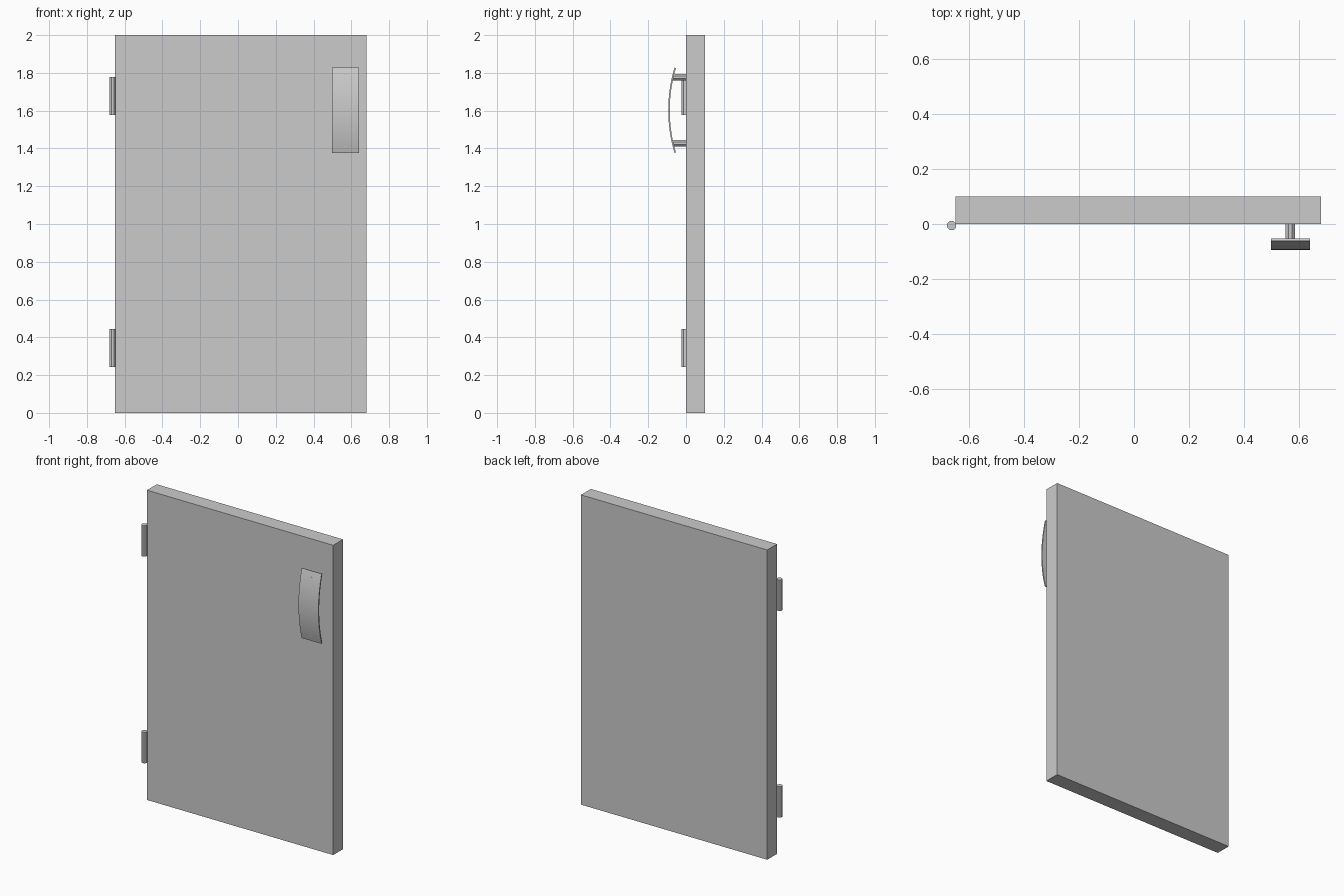
import bpy, bmesh, math
from mathutils import Vector

if "Cube" in bpy.data.objects:
    bpy.data.objects.remove(bpy.data.objects["Cube"])


def finish(bm, name, smooth=None):
    bmesh.ops.recalc_face_normals(bm, faces=bm.faces[:])
    mesh = bpy.data.meshes.new(name)
    bm.to_mesh(mesh)
    bm.free()
    ob = bpy.data.objects.new(name, mesh)
    bpy.context.collection.objects.link(ob)
    if smooth:
        bpy.ops.object.select_all(action='DESELECT')
        bpy.context.view_layer.objects.active = ob
        ob.select_set(True)
        bpy.ops.object.shade_smooth_by_angle(angle=math.radians(smooth))
    return ob


def extrude_profile(name, points, offset, smooth=None):
    bm = bmesh.new()
    face = bm.faces.new([bm.verts.new(p) for p in points])
    new = bmesh.ops.extrude_face_region(bm, geom=[face])["geom"]
    bmesh.ops.translate(bm, vec=offset,
                        verts=[g for g in new if isinstance(g, bmesh.types.BMVert)])
    # keep the starting cap so the solid is closed
    if not face.is_valid:
        bm.faces.new([v for v in bm.verts[:len(points)]])
    return finish(bm, name, smooth)


def octagon(radius):
    angles = [math.radians(22.5 + 45 * i) for i in range(8)]
    return [(radius * math.cos(a), radius * math.sin(a)) for a in angles]


# Door panel
extrude_profile("door_panel",
                [(-0.65, 0, 0), (0.68, 0, 0), (0.68, 0.1, 0), (-0.65, 0.1, 0)],
                Vector((0, 0, 2)))

# Hinge barrels on the left edge
for name, z in (("lower_hinge", 0.243), ("upper_hinge", 1.577)):
    extrude_profile(name, [(-0.664 + u, -0.006 + v, z) for u, v in octagon(0.018)],
                    Vector((0, 0, 0.2)))

# Handle posts
HX, HZ = 0.569, 1.602
for name, dz in (("lower_handle_post", -0.175), ("upper_handle_post", 0.175)):
    extrude_profile(name, [(HX + u, 0.002, HZ + dz + v) for u, v in octagon(0.018)],
                    Vector((0, -0.073, 0)))

# Curved handle plate: thin circular arc swept across x
half, sag, thick, mid_y = 0.226, 0.033, 0.008, -0.094
R = (half ** 2 + sag ** 2) / (2 * sag)
top = math.asin(half / R)
steps = 16
arc = [top * (2 * i / steps - 1) for i in range(steps + 1)]


def arc_point(r, a):
    return (HX - 0.071, mid_y + R - r * math.cos(a), HZ + r * math.sin(a))


profile = [arc_point(R, a) for a in arc] + [arc_point(R - thick, a) for a in reversed(arc)]
extrude_profile("handle_plate", profile, Vector((0.142, 0, 0)), smooth=30)
